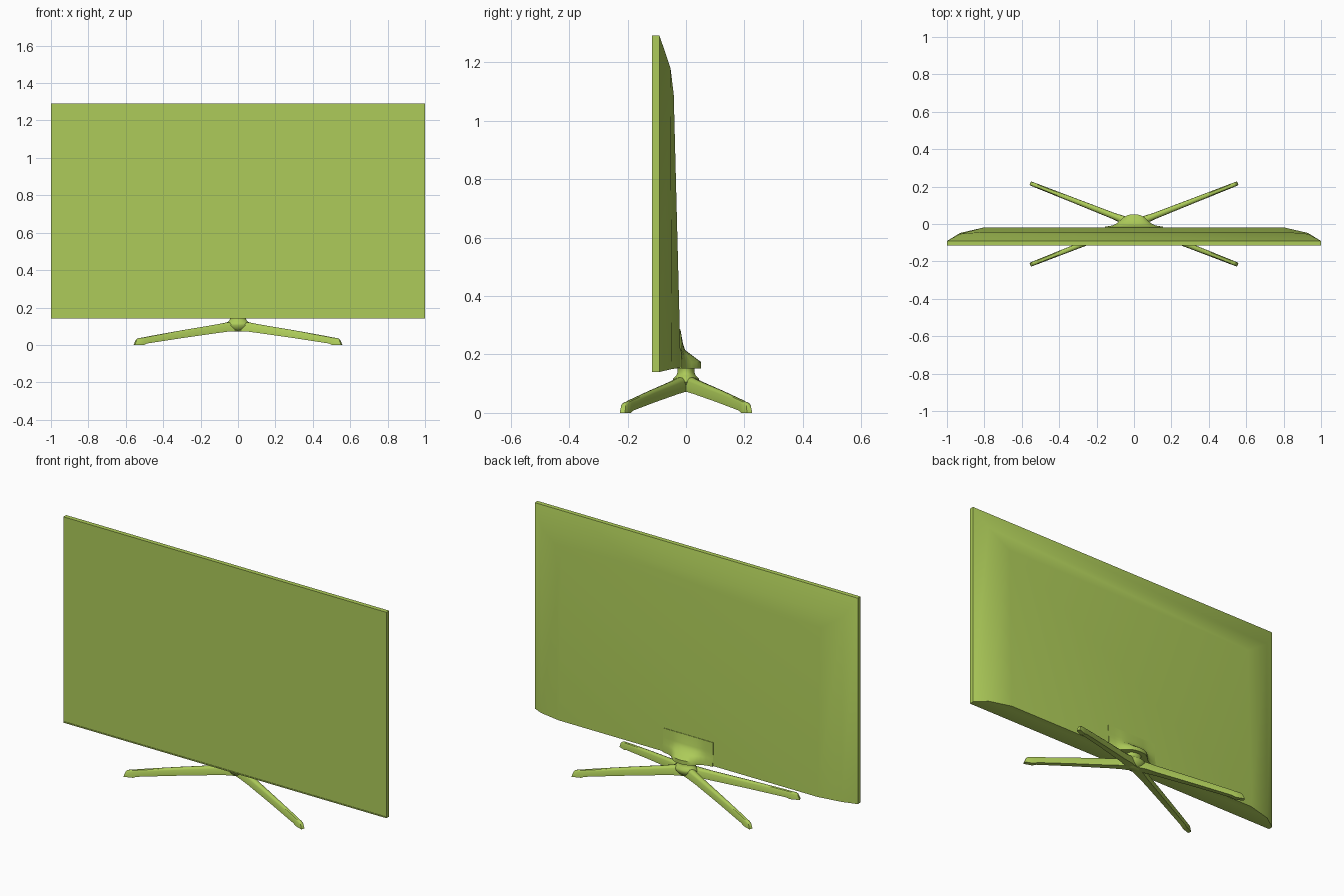
import bpy, bmesh, math
from mathutils import Vector

if "Cube" in bpy.data.objects:
    bpy.data.objects.remove(bpy.data.objects["Cube"])

GREEN = bpy.data.materials.new("green")
GREEN.diffuse_color = (0.42, 0.60, 0.10, 1)
GREEN.use_nodes = True
GREEN.node_tree.nodes["Principled BSDF"].inputs["Base Color"].default_value = GREEN.diffuse_color


def finish(bm, name, angle):
    bmesh.ops.recalc_face_normals(bm, faces=bm.faces)
    me = bpy.data.meshes.new(name)
    bm.to_mesh(me)
    bm.free()
    ob = bpy.data.objects.new(name, me)
    bpy.context.collection.objects.link(ob)
    me.materials.append(GREEN)
    bpy.ops.object.select_all(action='DESELECT')
    ob.select_set(True)
    bpy.context.view_layer.objects.active = ob
    bpy.ops.object.shade_smooth_by_angle(angle=math.radians(angle))
    return ob


def loft(name, rings, angle=35):
    """Skin closed rings of points and cap both ends."""
    bm = bmesh.new()
    loops = [[bm.verts.new(p) for p in r] for r in rings]
    for a, b in zip(loops, loops[1:]):
        n = len(a)
        for i in range(n):
            j = (i + 1) % n
            bm.faces.new((a[i], a[j], b[j], b[i]))
    bm.faces.new(loops[0])
    bm.faces.new(loops[-1])
    return finish(bm, name, angle)


def rect(x, z0, y0, z1, y1):
    return [(-x, y0, z0), (x, y0, z0), (x, y1, z1), (-x, y1, z1)]


# display panel: thin frame, recessed screen, domed back
b = 0.006
loft("display_panel", [
    rect(1 - b, 0.14 + b, -0.113, 1.292 - b, -0.113),
    rect(1 - b, 0.14 + b, -0.116, 1.292 - b, -0.116),
    rect(1, 0.14, -0.116, 1.292, -0.116),
    rect(1, 0.14, -0.091, 1.292, -0.091),
    rect(0.93, 0.150, -0.048, 1.18, -0.053),
    rect(0.80, 0.155, -0.018, 1.09, -0.042)], 40)

# mount cover: bell-shaped bulge on a plate at the lower back
rows = [(0.152, 0.052), (0.174, 0.052), (0.196, 0.022),
        (0.215, -0.003), (0.235, -0.010), (0.285, -0.019)]
bell = [(0, 1), (0.03, 0.95), (0.055, 0.78), (0.075, 0.50),
        (0.09, 0.28), (0.115, 0.10), (0.155, 0)]
half = [(-x, w) for x, w in reversed(bell[1:])]
rings = []
for z, y in rows:
    base = -0.0145 - 0.03 * (z - 0.152)
    pts = [(x, base + w * (y - base), z) for x, w in half + bell]
    rings.append(pts + [(0.155, -0.045, z), (-0.155, -0.045, z)])
loft("mount_cover", rings, 45)

# neck: oval column flaring into the legs
neck = [(0.165, 0.031), (0.15, 0.029), (0.138, 0.029), (0.127, 0.034),
        (0.117, 0.044), (0.105, 0.046), (0.085, 0.034), (0.073, 0.02)]
loft("stand_neck", [[(1.45 * r * math.cos(k * math.tau / 32),
                      r * math.sin(k * math.tau / 32), z)
                     for k in range(32)] for z, r in neck], 45)

# legs: four tapering arms, each section = top r, top z, bottom r, bottom z, half width
sections = [(0.0, 0.128, 0.0, 0.074, 0.022), (0.06, 0.121, 0.06, 0.072, 0.021),
            (0.12, 0.110, 0.12, 0.064, 0.017), (0.33, 0.077, 0.33, 0.036, 0.014),
            (0.52, 0.045, 0.525, 0.008, 0.012), (0.535, 0.042, 0.545, 0.0, 0.012),
            (0.575, 0.035, 0.592, 0.0, 0.011), (0.583, 0.030, 0.596, 0.0, 0.009)]
for sx, side in ((-1, "left"), (1, "right")):
    for sy, end in ((-1, "front"), (1, "back")):
        d = Vector((0.935 * sx, 0.367 * sy, 0)).normalized()
        n = Vector((-d.y, d.x, 0))
        rings = []
        for rt, zt, rb, zb, w in sections:
            ring = []
            for u, v in ((-1, 0), (-0.95, 0.75), (-0.6, 0.95), (0, 1),
                         (0.6, 0.95), (0.95, 0.75), (1, 0)):
                p = d * (rb + v * (rt - rb)) + n * u * w
                p.z = zb + v * (zt - zb)
                ring.append(p)
            rings.append(ring)
        loft(f"stand_leg_{end}_{side}", rings, 45)
